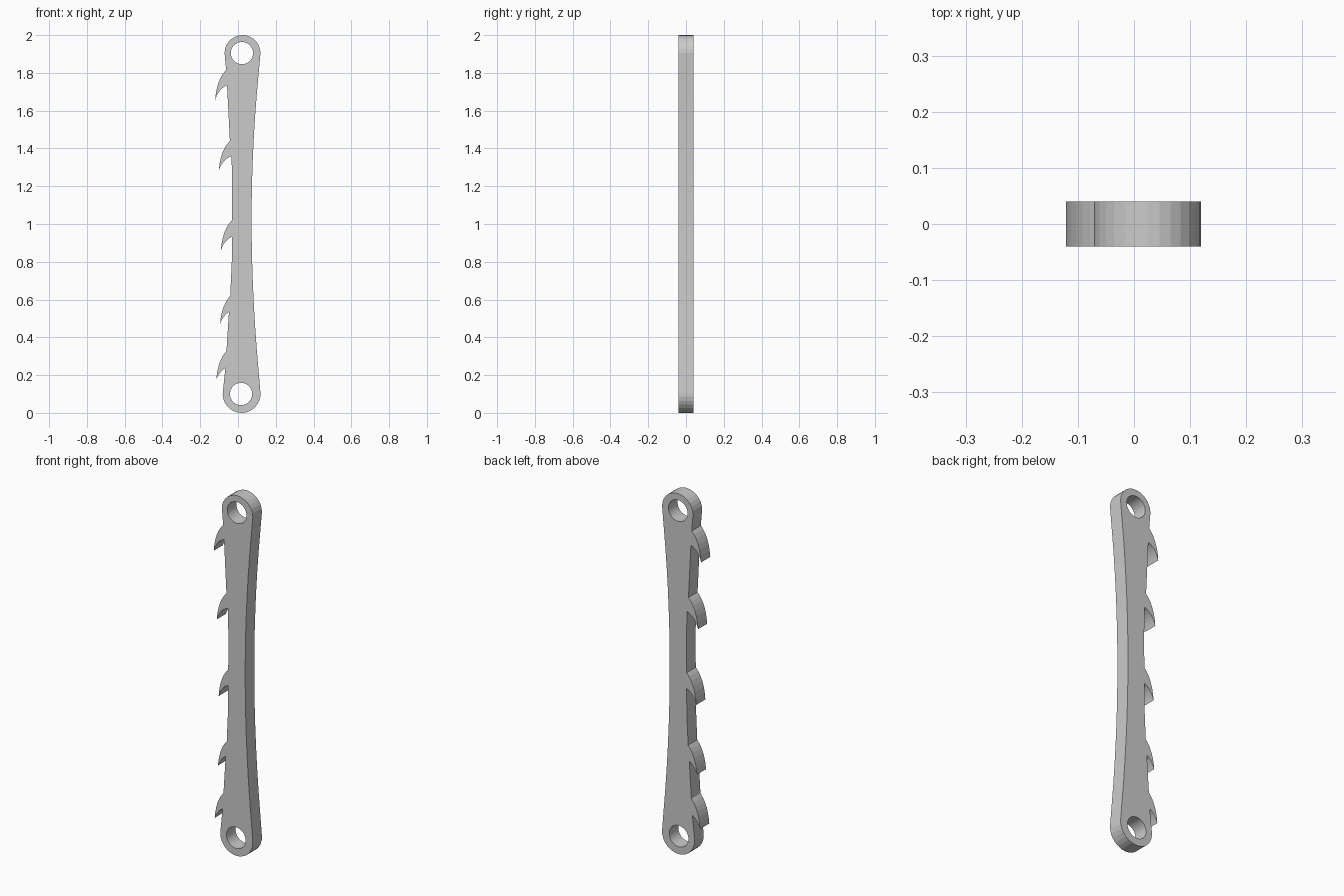
import bpy
from math import sin, cos, pi, radians

if "Cube" in bpy.data.objects:
    bpy.data.objects.remove(bpy.data.objects["Cube"])

HALF_THICKNESS = 0.04
TOP = (0.024, 1.905, 0.095)      # eye centre x, z and radius
BOTTOM = (0.019, 0.10, 0.10)


def arc(eye, start, end, steps):
    x, z, r = eye
    angles = [radians(start + (end - start) * i / steps) for i in range(steps + 1)]
    return [(x + r * cos(a), z + r * sin(a)) for a in angles]


def bezier(a, b, c, steps=6):
    pts = []
    for i in range(steps + 1):
        t = i / steps
        pts.append(tuple((1 - t) ** 2 * p + 2 * t * (1 - t) * q + t * t * r
                         for p, q, r in zip(a, b, c)))
    return pts


def hook(root, tip, armpit):
    outer = bezier(root, (tip[0] + 0.008, root[1] - 0.05), tip)
    inner = bezier(tip, (tip[0] + 0.016, armpit[1] - 0.02), armpit)
    return outer + inner[1:]


# Left edge: five downward hooks, from top to bottom
hooks = [
    ((-0.063, 1.815), (-0.121, 1.656), (-0.058, 1.735)),
    ((-0.043, 1.44), (-0.102, 1.28), (-0.034, 1.36)),
    ((-0.032, 1.02), (-0.091, 0.857), (-0.032, 0.933)),
    ((-0.041, 0.62), (-0.095, 0.471), (-0.048, 0.534)),
    ((-0.061, 0.328), (-0.115, 0.175), (-0.067, 0.238)),
]
outline = arc(TOP, 0, 180, 14)
for h in hooks:
    outline += hook(*h)
    if h is hooks[2]:
        outline.append((-0.033, 0.80))
    if h is hooks[1]:
        outline.append((-0.031, 1.20))
outline += arc(BOTTOM, 180, 365, 14)

# Right edge: long shallow waist
outline += bezier((0.119, 0.12), (0.025, 1.04), (0.119, 1.89), 16)[1:-1]


# Extruded plate with the two eye holes
curve = bpy.data.curves.new("hooked_bar", "CURVE")
curve.dimensions = "2D"
curve.fill_mode = "BOTH"
curve.extrude = HALF_THICKNESS
holes = [arc((0.021, 1.905, 0.059), 0, 348.75, 31),
         arc((0.016, 0.10, 0.059), 0, 348.75, 31)]
for pts in [outline] + holes:
    spline = curve.splines.new("POLY")
    spline.points.add(len(pts) - 1)
    for p, (x, z) in zip(spline.points, pts):
        p.co = (x, z, 0, 1)
    spline.use_cyclic_u = True

bar = bpy.data.objects.new("hooked_bar", curve)
bpy.context.collection.objects.link(bar)
bar.rotation_euler.x = pi / 2
bpy.context.view_layer.objects.active = bar
bar.select_set(True)
bpy.ops.object.convert(target="MESH")
bpy.ops.object.transform_apply(rotation=True)
bpy.ops.object.shade_flat()
